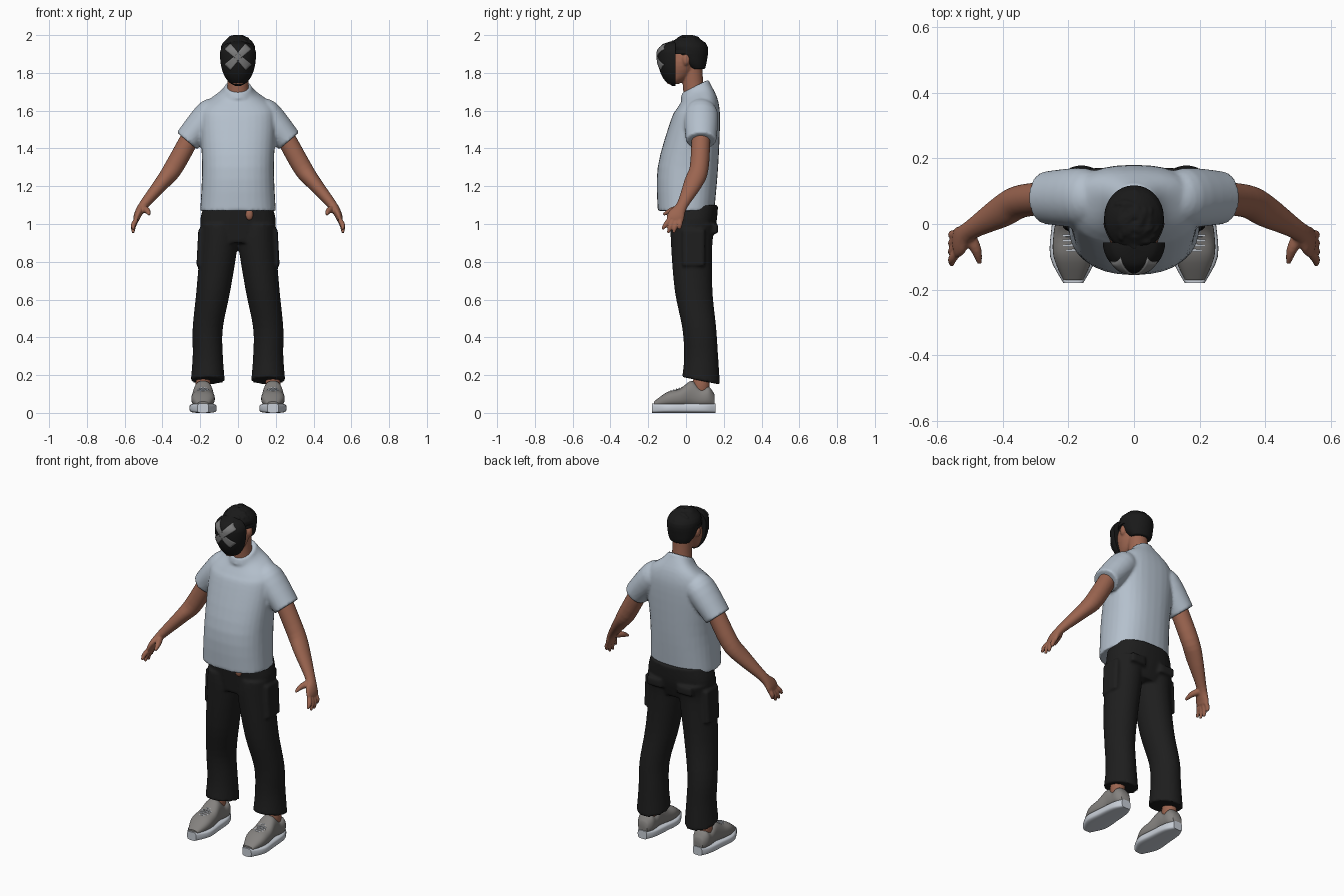
import bpy, bmesh, math, random
from mathutils import Vector, Matrix

random.seed(4)
if "Cube" in bpy.data.objects:
    bpy.data.objects.remove(bpy.data.objects["Cube"])


def material(name, *rgb):
    mat = bpy.data.materials.new(name)
    mat.use_nodes = True
    mat.diffuse_color = (*rgb, 1)
    shader = mat.node_tree.nodes["Principled BSDF"]
    shader.inputs["Base Color"].default_value = (*rgb, 1)
    shader.inputs["Roughness"].default_value = .8
    return mat


SKIN = material("skin", .33, .13, .08)
SHIRT = material("pale blue grey cloth", .46, .53, .61)
TROUSERS = material("black cloth", .013, .013, .013)
HAIR = material("black hair", .01, .01, .01)
CROSS = material("cross grey", .2, .2, .2)
SHOE = material("shoe grey", .23, .22, .21)
SOLE = material("sole white", .58, .62, .68)


def smooth_rows(rows, steps=4):
    """Catmull-Rom interpolation between section rows."""
    result = []
    for i in range(len(rows) - 1):
        before, start = rows[max(i - 1, 0)], rows[i]
        end, after = rows[i + 1], rows[min(i + 2, len(rows) - 1)]
        for k in range(steps):
            t = k / steps
            result.append([b + t / 2 * (c - a + t * (2*a - 5*b + 4*c - d + t * (3*(b - c) + d - a)))
                           for a, b, c, d in zip(before, start, end, after)])
    return result + [list(rows[-1])]


def loft(bm, rows, along="z", side=1, power=2, segments=32):
    """Skin closed rings; a row is x, y, z, radius, optional second radius and slope."""
    full = []
    for row in rows:
        row = list(row)
        if len(row) == 4:
            row.append(row[3])
        full.append(row[:5] + (row[5:] or [0]))
    full = smooth_rows(full)
    centres = [Vector(row[:3]) for row in full]
    rings = []
    for i, row in enumerate(full):
        u, v = Vector((1, 0, 0)), Vector((0, 1, row[5]))
        if along == "y":
            v = Vector((0, 0, 1))
        elif along == "path":
            ahead, behind = centres[min(i + 1, len(full) - 1)], centres[max(i - 1, 0)]
            tangent = (ahead - behind).normalized()
            v = (Vector((0, 1, 0)) - tangent * tangent.y).normalized()
            u = v.cross(tangent)
        ring = []
        for k in range(segments):
            angle = math.tau * k / segments
            c, s = [math.copysign(abs(w) ** (2 / power), w) for w in (math.cos(angle), math.sin(angle))]
            point = centres[i] + u * (c * row[3]) + v * (s * row[4])
            ring.append(bm.verts.new((point.x * side, point.y, point.z)))
        rings.append(ring)
    for low, high in zip(rings, rings[1:]):
        for k in range(segments):
            bm.faces.new((low[k - 1], low[k], high[k], high[k - 1]))
    bm.faces.new(rings[0])
    bm.faces.new(rings[-1])


def loft_foot(bm, rows, bottom, side, power):
    """Loft from toe to heel over a level bottom; a row is y, half width, top."""
    loft(bm, [(FOOT_X, y, (top + bottom) / 2, width, (top - bottom) / 2)
              for y, width, top in rows], "y", side, power)


def ellipsoid(bm, centre, radii, turn=0):
    placement = Matrix.Translation(centre) @ Matrix.Rotation(turn, 4, "Z") @ Matrix.Diagonal((*radii, 1))
    bmesh.ops.create_icosphere(bm, subdivisions=3, radius=1, matrix=placement)


def finish(name, bm, mat, voxel=0, relax=2):
    """Make the object; a voxel size welds overlapping volumes into one skin."""
    bmesh.ops.recalc_face_normals(bm, faces=bm.faces)
    mesh = bpy.data.meshes.new(name)
    bm.to_mesh(mesh)
    bm.free()
    obj = bpy.data.objects.new(name, mesh)
    bpy.context.collection.objects.link(obj)
    mesh.materials.append(mat)
    bpy.ops.object.select_all(action="DESELECT")
    obj.select_set(True)
    bpy.context.view_layer.objects.active = obj
    bpy.ops.object.shade_smooth_by_angle(angle=math.radians(50))
    if voxel:
        weld = obj.modifiers.new("weld", "REMESH")
        weld.mode, weld.voxel_size, weld.use_smooth_shade = "VOXEL", voxel, True
        soften = obj.modifiers.new("soften", "SMOOTH")
        soften.factor, soften.iterations = .5, relax
    return obj


# T-shirt: body, collar and sleeves welded together
bm = bmesh.new()
loft(bm, [(0, 0, 1.07, .2, .15), (0, .01, 1.3, .19, .16), (0, .05, 1.55, .2, .13),
          (0, .06, 1.63, .18, .11, .2), (0, .06, 1.69, .1, .08, .4), (0, .05, 1.72, .07, .07, .5)], power=2.4)
loft(bm, [(0, .05, 1.7, .08, .08, .5), (0, .05, 1.73, .07, .07, .5)])
for side in (1, -1):
    loft(bm, [(.1, .08, 1.63, .05), (.15, .08, 1.58, .08, .09), (.27, .08, 1.44, .07, .08)], "path", side)
finish("shirt", bm, SHIRT, .009)

# Trousers: hips, legs, side pockets and rear flaps
bm = bmesh.new()
loft(bm, [(0, .03, .9, .15, .1), (0, .04, 1, .2, .12), (0, .04, 1.1, .18, .13)], power=2.3)
for side in (1, -1):
    loft(bm, [(.16, .08, .17, .09, .1, -.2), (.16, .08, .3, .08, .09), (.16, .07, .45, .08, .09),
              (.13, .04, .65, .09, .1), (.1, .03, .9, .1, .11), (.1, .04, 1, .1, .12)], side=side)
    loft(bm, [(.19, .04, .78, .03, .06), (.19, .04, .97, .02, .06)], side=side, power=5)
    loft(bm, [(.1, .14, .95, .05, .03), (.1, .14, 1, .05, .03)], side=side, power=5)
finish("trousers", bm, TROUSERS, .009)

# Skin showing at the waist
bm = bmesh.new()
ellipsoid(bm, (.06, -.08, 1.05), (.02, .015, .03))
finish("waist_skin", bm, SKIN)

FOOT_X = .185
for side, label in ((1, "left"), (-1, "right")):
    # Arm with palm, four fingers and thumb
    bm = bmesh.new()
    loft(bm, [(.24, .08, 1.48, .05), (.34, .07, 1.3, .05), (.4, .04, 1.22, .04, .05),
              (.5, -.02, 1.1, .025, .03), (.53, -.05, 1.05, .02, .045), (.54, -.06, 1.02, .015, .045)],
         "path", side)
    for k in range(4):
        spread = k - 1.5
        knuckle = Vector((.54, -.06 + .02 * spread, 1.02))
        tip = Vector((.555, -.08 + .03 * spread, .95 + .01 * spread ** 2))
        middle = knuckle.lerp(tip, .5) + Vector((.006, 0, 0))
        loft(bm, [(*knuckle, .013), (*middle, .013), (*tip, .007)], "path", side)
    loft(bm, [(.5, -.04, 1.08, .02), (.48, -.08, 1.07, .016), (.47, -.12, 1.05, .007)], "path", side)
    finish(label + "_arm", bm, SKIN, .005)

    # Ankle
    bm = bmesh.new()
    ellipsoid(bm, (side * FOOT_X, .08, .15), (.04, .045, .08))
    finish(label + "_ankle", bm, SKIN)

    # Shoe upper with raised tongue and heel
    bm = bmesh.new()
    loft_foot(bm, [(-.17, .03, .06), (-.1, .06, .11), (-.03, .06, .13), (.03, .05, .17),
                   (.08, .05, .13), (.12, .05, .14), (.15, .03, .1)], .03, side, 2.4)
    finish(label + "_shoe", bm, SHOE)

    # Sole
    bm = bmesh.new()
    loft_foot(bm, [(-.18, .03, .05), (-.1, .07, .05), (0, .065, .05), (.1, .055, .05), (.155, .03, .05)],
              0, side, 4)
    finish(label + "_sole", bm, SOLE)

    # Laces
    bm = bmesh.new()
    for k in range(5):
        y = -.08 + .015 * k
        loft(bm, [(FOOT_X + dx, y, .14 + .3 * y - 8 * dx * dx, .004) for dx in (-.03, 0, .03)],
             "path", side, segments=8)
    finish(label + "_laces", bm, SOLE)

# Head, neck and ears
bm = bmesh.new()
loft(bm, [(0, -.07, 1.74, .03), (0, -.04, 1.78, .06), (0, -.02, 1.86, .08), (0, 0, 1.97, .05)])
loft(bm, [(0, .06, 1.65, .07), (0, .04, 1.72, .056), (0, .03, 1.85, .055)])
for side in (1, -1):
    ellipsoid(bm, (.08 * side, 0, 1.87), (.013, .02, .03))
finish("head", bm, SKIN, .006)

# Hair: cap with short tufts
bm = bmesh.new()
loft(bm, [(0, .06, 1.82, .06, .04), (0, .04, 1.86, .08, .07), (0, .015, 1.94, .09, .1), (0, .01, 1.99, .05)])
for k in range(34):
    angle, reach = random.uniform(0, math.tau), random.uniform(.1, .9)
    ellipsoid(bm, (.08 * reach * math.cos(angle), .01 + .095 * reach * math.sin(angle),
                   1.99 - .06 * reach ** 3), (.025, .01, .012), angle + 1)
finish("hair", bm, HAIR, .005)

# Mask: egg-shaped front shell, flat at the back
CHIN, BROW, CROWN, BACK = 1.73, 1.9, 1.97, -.056


def mask_radius(z):
    reach = (BROW - z) / (BROW - CHIN) if z < BROW else (z - BROW) / (CROWN - BROW)
    return .095 * math.sqrt(max(.02, 1 - reach ** 2.2))


bm = bmesh.new()
heights = [CHIN + (CROWN - CHIN) * i / 16 for i in range(17)]
loft(bm, [(0, BACK, z, mask_radius(z)) for z in heights], segments=40)
for vert in bm.verts:
    vert.co.y = min(vert.co.y, BACK)
bmesh.ops.remove_doubles(bm, verts=bm.verts, dist=.0001)
finish("mask", bm, HAIR)

# Painted cross: two thin curved bars, wider at the ends
bm = bmesh.new()
for side in (1, -1):
    along, across = Vector((.7 * side, .7)), Vector((.7 * side, -.7))
    grid = []
    for i in range(-8, 9):
        row = []
        for j in range(-3, 4):
            x, dz = along * (.01 * i) + across * (j * (.005 + .0003 * abs(i)))
            z = 1.885 + dz
            depth = math.sqrt(max(.0001, mask_radius(z) ** 2 - x * x))
            row.append(bm.verts.new((x, BACK - depth - .003, z)))
        grid.append(row)
    for low, high in zip(grid, grid[1:]):
        for j in range(6):
            bm.faces.new((low[j], low[j + 1], high[j + 1], high[j]))
cross = finish("mask_cross", bm, CROSS)
solid = cross.modifiers.new("thickness", "SOLIDIFY")
solid.thickness, solid.offset = .004, 0

# Mask strap round the head
bm = bmesh.new()
loft(bm, [(0, .01, 1.9, .092, .095), (0, .01, 1.92, .092, .095)])
finish("mask_strap", bm, HAIR)
